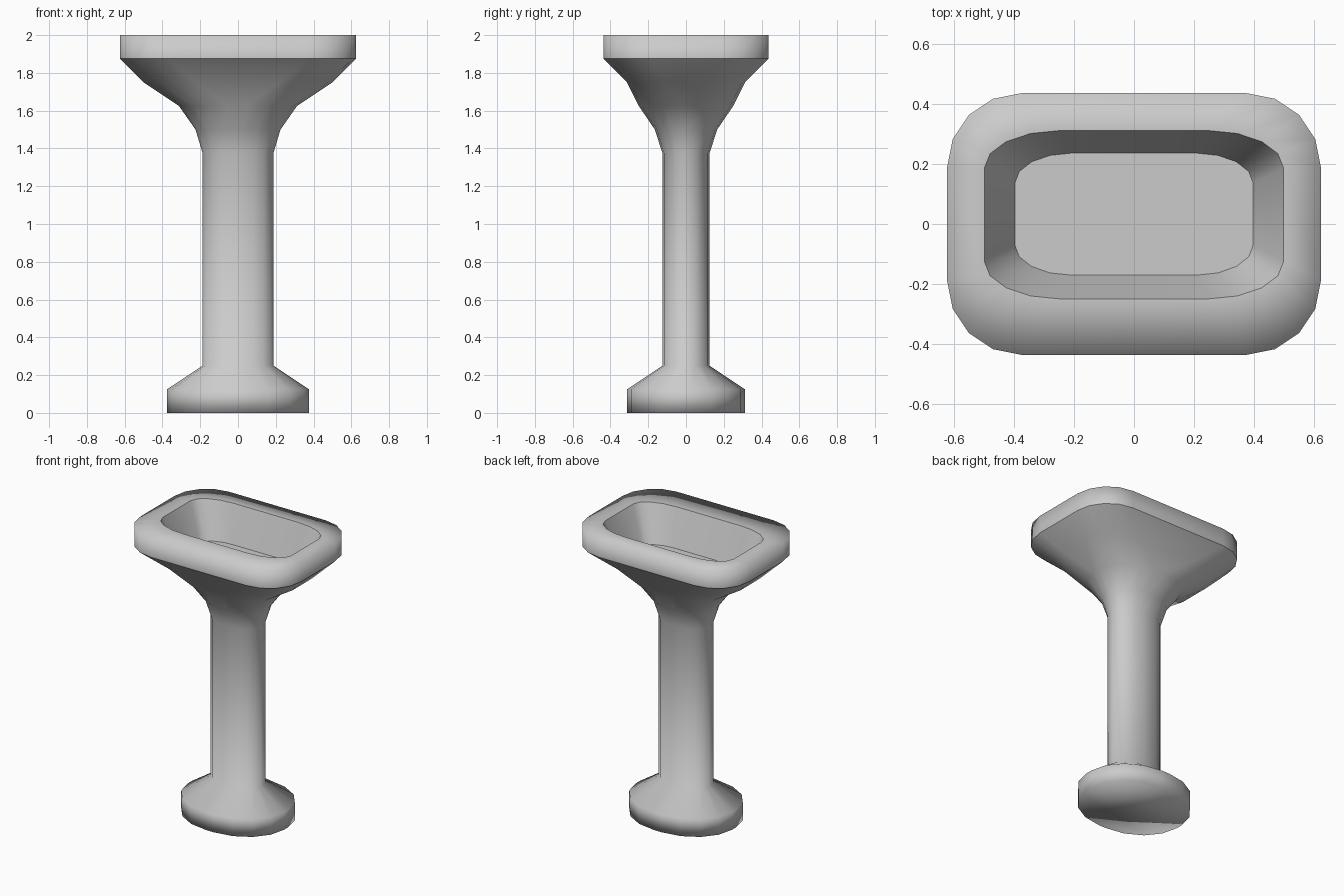
import bpy, bmesh
from math import cos, sin, pi

if "Cube" in bpy.data.objects:
    bpy.data.objects.remove(bpy.data.objects["Cube"])

SEG = 4  # segments per rounded corner


def ring(bm, z, hx, hy, rx, ry, cy=0.0):
    """Rounded rectangle: half sizes hx, hy with elliptical corners rx, ry."""
    verts = []
    for q, (sx, sy) in enumerate([(1, 1), (-1, 1), (-1, -1), (1, -1)]):
        for i in range(SEG + 1):
            a = q * pi / 2 + i * pi / 2 / SEG
            x = sx * (hx - rx) + rx * cos(a)
            y = cy + sy * (hy - ry) + ry * sin(a)
            verts.append(bm.verts.new((x, y, z)))
    return verts


def loft(name, sections, sharp):
    bm = bmesh.new()
    rings = [ring(bm, *s) for s in sections]
    n = len(rings[0])
    for a, b in zip(rings, rings[1:]):
        for i in range(n):
            j = (i + 1) % n
            bm.faces.new((a[i], a[j], b[j], b[i]))
    bm.faces.new(rings[0][::-1])
    bm.faces.new(rings[-1])
    for f in bm.faces:
        f.smooth = True
    # creases where the basin changes direction sharply
    for k in sharp:
        r = rings[k]
        for i in range(n):
            bm.edges.get((r[i], r[(i + 1) % n])).smooth = False
    mesh = bpy.data.meshes.new(name)
    bm.to_mesh(mesh)
    bm.free()
    obj = bpy.data.objects.new(name, mesh)
    bpy.context.collection.objects.link(obj)
    return obj


# z, half x, half y, corner x, corner y, y offset
sections = [
    # foot
    (0.0, 0.375, 0.3125, 0.345, 0.29),
    (0.125, 0.375, 0.3125, 0.345, 0.29),
    # column
    (0.25, 0.1875, 0.125, 0.17, 0.115),
    (1.375, 0.1875, 0.125, 0.17, 0.115),
    # flare under the basin
    (1.5, 0.225, 0.165, 0.2, 0.15),
    (1.625, 0.3125, 0.25, 0.26, 0.22),
    (1.75, 0.5, 0.3125, 0.28, 0.2),
    # rim
    (1.875, 0.625, 0.4375, 0.25, 0.25),
    (2.0, 0.625, 0.4375, 0.25, 0.25),
    # bowl opening and floor, set slightly to the back
    (2.0, 0.5, 0.281, 0.25, 0.125, 0.031),
    (1.75, 0.398, 0.204, 0.19, 0.1, 0.033),
]
loft("pedestal_sink", sections, sharp=(7, 9, 10))
